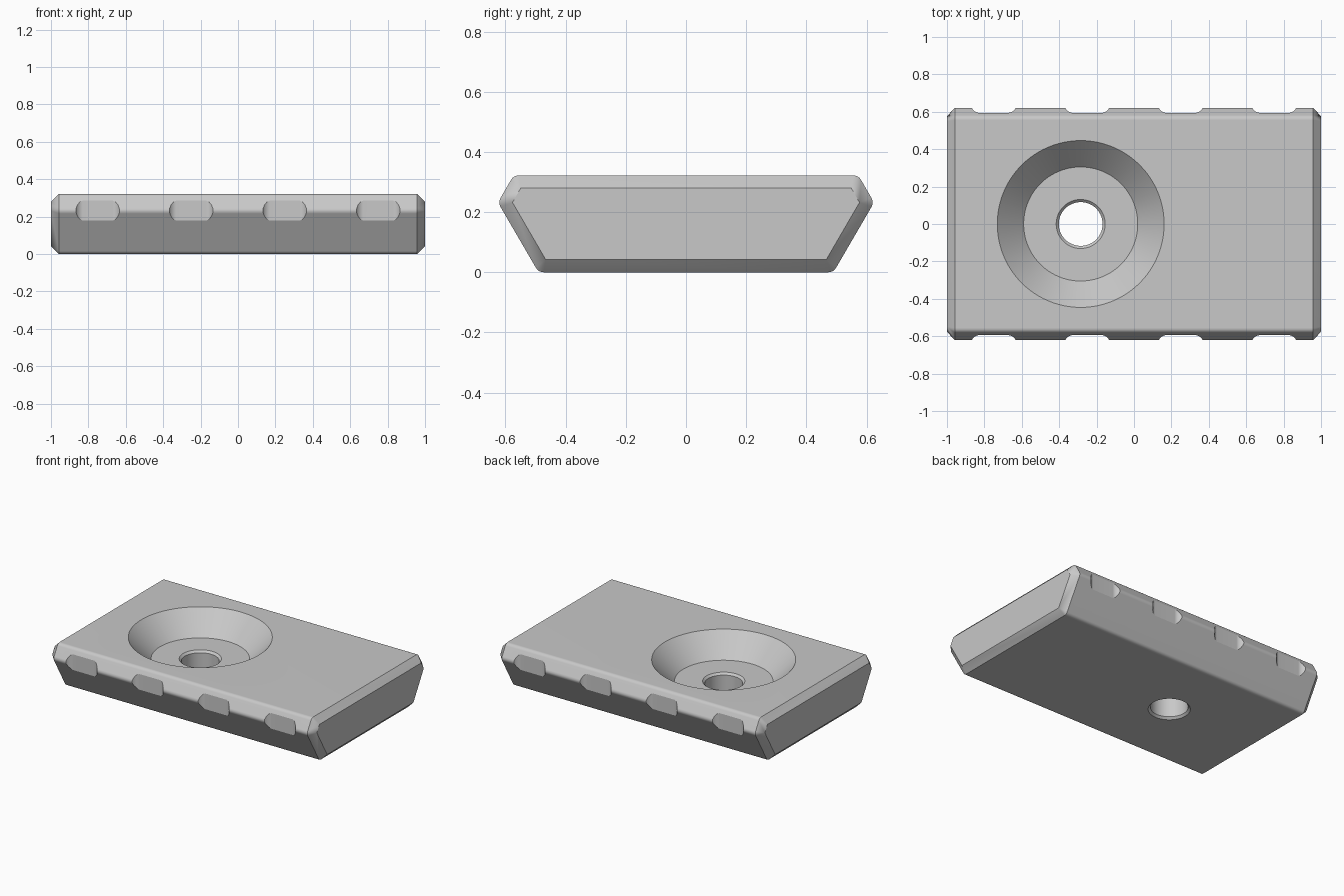
import bpy, bmesh, math
from mathutils import Vector

cube = bpy.data.objects.get("Cube")
if cube:
    bpy.data.objects.remove(cube)

grey = bpy.data.materials.new("plain_grey")
grey.use_nodes = True
colour = (0.58, 0.58, 0.58, 1)
grey.diffuse_color = colour
grey.node_tree.nodes["Principled BSDF"].inputs["Base Color"].default_value = colour

HEIGHT = 0.322
END_CHAMFER = 0.042
HOLE_X = -0.285


def make_object(name, bm):
    bmesh.ops.recalc_face_normals(bm, faces=bm.faces)
    mesh = bpy.data.meshes.new(name)
    bm.to_mesh(mesh)
    bm.free()
    mesh.materials.append(grey)
    obj = bpy.data.objects.new(name, mesh)
    bpy.context.collection.objects.link(obj)
    return obj


def mirrored(half):
    return [Vector(p) for p in half] + [Vector((-y, z)) for y, z in reversed(half)]


def fillet(points, reach=0.018, steps=4):
    """Each corner becomes a short rounded run of points."""
    runs = []
    for i, p in enumerate(points):
        a = p + (points[i - 1] - p).normalized() * reach
        b = p + (points[(i + 1) % len(points)] - p).normalized() * reach
        runs.append([a * (1 - t) ** 2 + p * 2 * t * (1 - t) + b * t * t
                     for t in (k / steps for k in range(steps + 1))])
    return runs


# Wedge-sided block with rounded long edges and mitred end chamfers
def build_block():
    outer = mirrored([(0.49, 0), (0.625, 0.232), (0.573, HEIGHT)])
    inner = mirrored([(0.466, END_CHAMFER), (0.5765, 0.232), (0.549, HEIGHT - END_CHAMFER)])
    bm = bmesh.new()
    rings = []
    for side in (-1, 1):
        tips = [bm.verts.new((side, *p)) for p in inner]
        runs = [[bm.verts.new((side * (1 - END_CHAMFER), *p)) for p in run]
                for run in fillet(outer)]
        bm.faces.new(tips)
        for i, run in enumerate(runs):
            j = (i + 1) % len(runs)
            for a, b in zip(run, run[1:]):
                bm.faces.new((tips[i], a, b))
            bm.faces.new((tips[i], run[-1], runs[j][0], tips[j]))
        rings.append([v for run in runs for v in run])
    left, right = rings
    for i in range(len(left)):
        j = (i + 1) % len(left)
        bm.faces.new((left[i], left[j], right[j], right[i]))
    return make_object("block", bm)


# Turned cutter for the conical recess and the chamfered through hole
def build_hole_cutter(segments=96):
    floor, lip, over = 0.175, 0.014, 0.05
    profile = [(0.117 + lip + over, -over), (0.117, lip), (0.117, floor - lip),
               (0.117 + lip, floor), (0.305, floor), (0.446, HEIGHT),
               (0.446 + over, HEIGHT + over)]
    bm = bmesh.new()
    rings = []
    for r, z in profile:
        rings.append([bm.verts.new((HOLE_X + r * math.cos(a), r * math.sin(a), z))
                      for a in (math.tau * k / segments for k in range(segments))])
    for low, high in zip(rings, rings[1:]):
        for k in range(segments):
            n = (k + 1) % segments
            bm.faces.new((low[k], low[n], high[n], high[k]))
    bm.faces.new(rings[0])
    bm.faces.new(rings[-1])
    return make_object("hole_cutter", bm)


# Shallow grip notches with curved ends, four along each long edge
def build_notch_cutter():
    half = [(0.08, 0.594), (0.095, 0.598), (0.108, 0.607), (0.117, 0.62), (0.12, 0.68)]
    outline = half + [(-x, y) for x, y in reversed(half)]
    bm = bmesh.new()
    for side in (-1, 1):
        for cx in (-0.75, -0.25, 0.25, 0.75):
            low, high = ([bm.verts.new((cx + x, side * y, z)) for x, y in outline]
                         for z in (0.1, 0.31))
            bm.faces.new(low)
            bm.faces.new(high)
            for i in range(len(low)):
                j = (i + 1) % len(low)
                bm.faces.new((low[i], low[j], high[j], high[i]))
    return make_object("notch_cutter", bm)


block = build_block()
bpy.context.view_layer.objects.active = block
for cutter in (build_hole_cutter(), build_notch_cutter()):
    cutter.hide_render = True
    cut = block.modifiers.new("cut", "BOOLEAN")
    cut.operation = "DIFFERENCE"
    cut.solver = "EXACT"
    cut.object = cutter
    bpy.ops.object.modifier_apply(modifier=cut.name)
    bpy.data.objects.remove(cutter)

# Smooth curves, crisp edges and flat large faces
bpy.ops.object.select_all(action="DESELECT")
block.select_set(True)
bpy.ops.object.shade_smooth_by_angle(angle=math.radians(25))
weighted = block.modifiers.new("weighted_normals", "WEIGHTED_NORMAL")
weighted.keep_sharp = True
